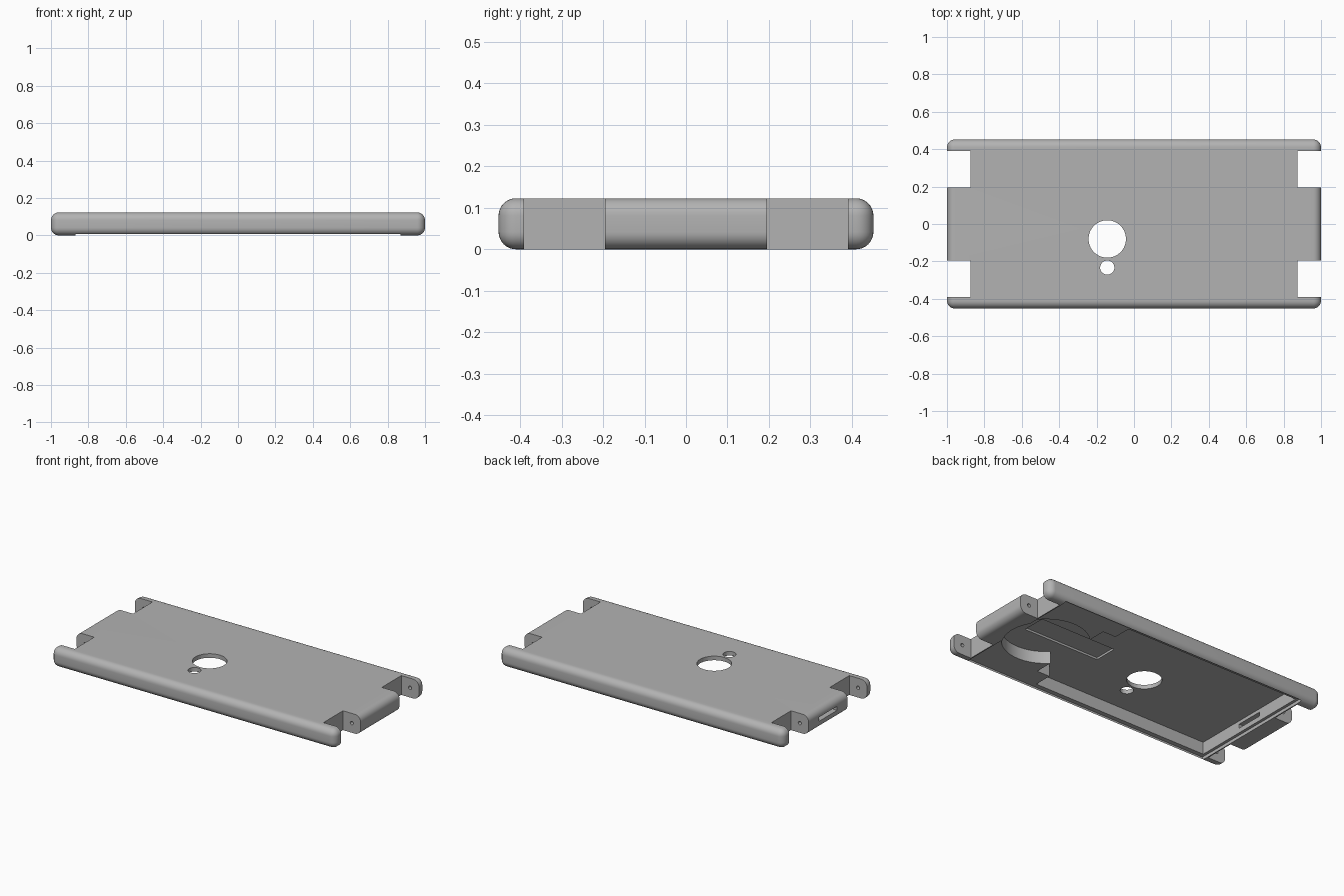
import bpy, bmesh, math
from mathutils import Matrix

cube = bpy.data.objects.get("Cube")
if cube:
    bpy.data.objects.remove(cube, do_unlink=True)

grey = bpy.data.materials.new("matte_grey")
grey.use_nodes = True
COLOUR = (0.45, 0.45, 0.45, 1)
grey.diffuse_color = COLOUR
grey.node_tree.nodes["Principled BSDF"].inputs["Base Color"].default_value = COLOUR

HEIGHT, MID = 0.123, 0.0615
FLOOR, CEILING = 0.02, 0.097     # lid seat and underside of the deck


def make(name, bm):
    bmesh.ops.recalc_face_normals(bm, faces=bm.faces)
    mesh = bpy.data.meshes.new(name)
    bm.to_mesh(mesh)
    bm.free()
    mesh.materials.append(grey)
    obj = bpy.data.objects.new(name, mesh)
    bpy.context.collection.objects.link(obj)
    return obj


def box(name, x, y, z, radius=0):
    bm = bmesh.new()
    bmesh.ops.create_cube(bm, size=1)
    for v in bm.verts:
        for i, (low, high) in enumerate((x, y, z)):
            v.co[i] = low if v.co[i] < 0 else high
    if radius:
        bmesh.ops.bevel(bm, geom=bm.edges[:], offset=radius, segments=8,
                        profile=0.5, affect='EDGES')
    return make(name, bm)


def rod(name, centre, radius, depth, axis='Z', sides=64):
    bm = bmesh.new()
    turn = Matrix.Rotation(math.pi / 2, 4, 'X') if axis == 'Y' else Matrix()
    bmesh.ops.create_cone(bm, cap_ends=True, segments=sides, radius1=radius,
                          radius2=radius, depth=depth,
                          matrix=Matrix.Translation(centre) @ turn)
    return make(name, bm)


# Rounded case body
body = box("case_body", (-1, 1), (-0.452, 0.452), (0, HEIGHT), 0.042)
cutters = []

# Wheel notches and axle holes at the four corners
for sx in (-1, 1):
    for sy in (-1, 1):
        x = sorted((sx * 0.875, sx * 1.1))
        y = sorted((sy * 0.195, sy * 0.391))
        cutters.append(box("wheel_notch", x, y, (-0.1, 0.3)))
        cutters.append(rod("axle_hole", (sx * 0.937, sy * 0.293, MID),
                           0.011, 0.27, 'Y', 24))

# Lid seat and main cavity, open below
cutters.append(box("lid_seat", (-0.868, 0.868), (-0.434, 0.434), (-0.1, FLOOR)))
cutters.append(box("main_cavity", (-0.85, 0.38), (-0.405, 0.405), (-0.05, CEILING)))
cutters.append(box("cavity_step", (0.3, 0.47), (-0.29, 0.29), (-0.04, CEILING)))

# Round pocket with a shallow channel in the ceiling
cutters.append(rod("round_pocket", (0.65, 0, CEILING - 0.1), 0.25, 0.2))
cutters.append(box("ceiling_channel", (0.21, 0.74), (-0.075, 0.075), (0.03, 0.11)))

# Round openings through the deck
cutters.append(rod("large_opening", (-0.143, -0.08, 0.1), 0.1, 0.2))
cutters.append(rod("small_opening", (-0.143, -0.233, 0.1), 0.038, 0.2, sides=40))

# Port slot in one end
cutters.append(box("port_slot", (-1.1, -0.8), (-0.09, 0.09), (0.05, 0.076)))

# Cut the openings out of the body
bpy.context.view_layer.objects.active = body
for cutter in cutters:
    cutter.hide_render = True
    mod = body.modifiers.new(cutter.name, 'BOOLEAN')
    mod.operation = 'DIFFERENCE'
    mod.solver = 'EXACT'
    mod.object = cutter
    bpy.ops.object.modifier_apply(modifier=mod.name)
    bpy.data.objects.remove(cutter, do_unlink=True)

bpy.ops.object.select_all(action='DESELECT')
body.select_set(True)
bpy.context.view_layer.objects.active = body
bpy.ops.object.shade_smooth_by_angle(angle=math.radians(30))
